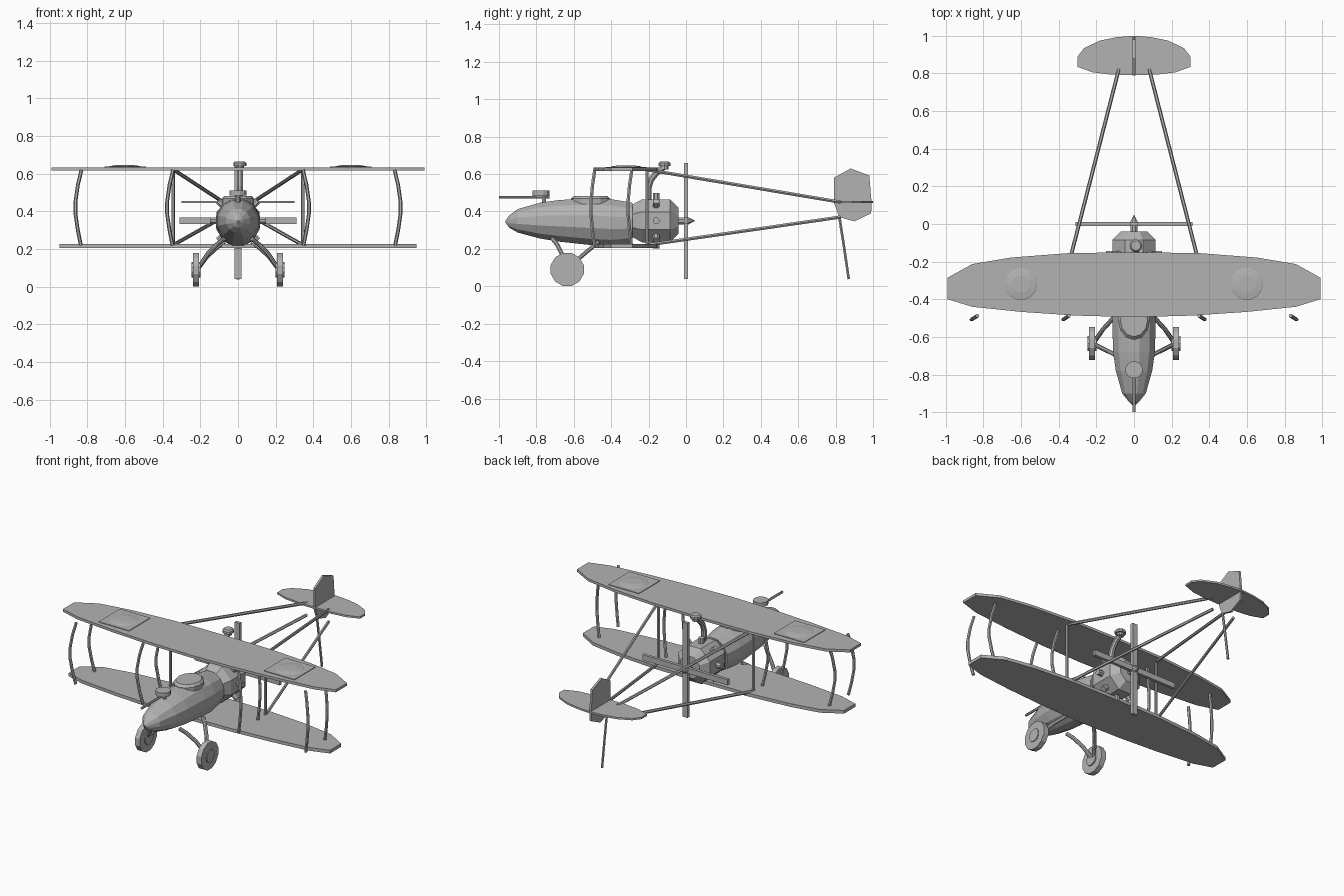
import bpy, bmesh, math
from mathutils import Vector

if "Cube" in bpy.data.objects:
    bpy.data.objects.remove(bpy.data.objects["Cube"])

grey = bpy.data.materials.new("plain grey")
grey.diffuse_color = (0.45, 0.45, 0.45, 1)
grey.use_nodes = True
grey.node_tree.nodes["Principled BSDF"].inputs["Base Color"].default_value = grey.diffuse_color


def finish(name, bm):
    bmesh.ops.recalc_face_normals(bm, faces=bm.faces)
    me = bpy.data.meshes.new(name)
    bm.to_mesh(me)
    bm.free()
    me.materials.append(grey)
    ob = bpy.data.objects.new(name, me)
    bpy.context.collection.objects.link(ob)
    return ob


def loft(name, rings):
    """Skin a list of equal-length point rings and cap both ends."""
    bm = bmesh.new()
    vr = [[bm.verts.new(p) for p in r] for r in rings]
    n = len(vr[0])
    for a, b in zip(vr, vr[1:]):
        for i in range(n):
            j = (i + 1) % n
            bm.faces.new((a[i], a[j], b[j], b[i]))
    bm.faces.new(vr[0])
    bm.faces.new(vr[-1])
    return finish(name, bm)


def tube(name, pts, r, n=8):
    """Round bar swept along a path; r is one radius or one per point."""
    pts = [Vector(p) for p in pts]
    rs = r if isinstance(r, (list, tuple)) else [r] * len(pts)
    axis = (pts[-1] - pts[0]).normalized()
    ref = Vector((1, 0, 0)) if abs(axis.x) < 0.8 else Vector((0, 0, 1))
    rings = []
    for i, p in enumerate(pts):
        d = (pts[min(i + 1, len(pts) - 1)] - pts[max(i - 1, 0)]).normalized()
        u = d.cross(ref).normalized()
        v = d.cross(u)
        rings.append([p + rs[i] * (math.cos(t) * u + math.sin(t) * v)
                      for t in [2 * math.pi * (k + 0.5) / n for k in range(n)]])
    return loft(name, rings)


def slab(name, outline, z0, z1):
    return loft(name, [[(x, y, z) for x, y in outline] for z in (z0, z1)])


def body(name, stations, n):
    """Body along y from (y, half width, bottom, top) stations."""
    rings = []
    for y, w, b, t in stations:
        rings.append([(w * math.cos(a), y, (b + t) / 2 + (t - b) / 2 * math.sin(a))
                      for a in [2 * math.pi * (k + 0.5) / n for k in range(n)]])
    return loft(name, rings)


def mirrored(half):
    return half + [(-x, y) for x, y in reversed(half) if x > 0]


# wings: half outline from the front centre round the tip to the rear centre
wing = [(0, -.495), (.3, -.487), (.6, -.467), (.86, -.44), (.99, -.40),
        (.99, -.285), (.86, -.213), (.65, -.178), (.35, -.155), (0, -.15)]
slab("upper_wing", mirrored(wing), .617, .634)
slab("lower_wing", mirrored([(x * .958, y) for x, y in wing]), .205, .226)

# raised round panels on the upper wing
for s in (-1, 1):
    cx, cy = s * .6, -.32
    slab("wing_plate", [(cx + a * .11, cy + b * .11)
                        for a, b in ((-1, -1), (1, -1), (1, 1), (-1, 1))], .632, .638)
    tube("wing_roundel", [(cx, cy, .636), (cx, cy, .641), (cx, cy, .646)],
         [.09, .08, .045], 14)

# fuselage pod
body("fuselage", [(-.965, .006, .34, .352), (-.945, .028, .312, .38),
                  (-.9, .065, .285, .415), (-.78, .1, .252, .45),
                  (-.68, .115, .235, .465), (-.5, .12, .215, .475),
                  (-.4, .118, .21, .47), (-.285, .1, .225, .45)], 12)
# cockpit coaming
coaming = []
for z, k in ((.42, 1), (.468, 1), (.483, .85)):
    coaming.append([(.085 * k * math.cos(a), -.51 + .105 * k * math.sin(a), z)
                    for a in [2 * math.pi * i / 12 for i in range(12)]])
loft("cockpit_rim", coaming)

# engine with stub cylinders all round
k = 1 / math.cos(math.pi / 8)
body("engine", [(y, r * k, .35 - r * k, .35 + r * k) for y, r in
                ((-.29, .085), (-.235, .115), (-.085, .115), (-.04, .07))], 8)
for i in range(8):
    a = i * math.pi / 4
    d = Vector((math.cos(a), 0, math.sin(a)))
    c = Vector((0, -.16, .35))
    tube("cylinder_stub", [c + d * .1, c + d * .148], .019, 8)

# exhaust pipe and cap
tube("exhaust_pipe", [(.01, -.2, .44), (.01, -.2, .53), (.01, -.187, .57),
                      (.01, -.16, .605), (.01, -.12, .637)], .018)
tube("exhaust_neck", [(.01, -.115, .625), (.01, -.115, .645)], .022, 10)
tube("exhaust_cap", [(.01, -.115, .642), (.01, -.115, .658), (.01, -.115, .666)],
     [.034, .034, .026], 10)

# four-bladed propeller and spinner
def box(name, x, y, z):
    return slab(name, [(-x, -y), (x, -y), (x, y), (-x, y)], .35 - z, .35 + z)

box("propeller_blade_level", .31, .01, .018)
box("propeller_blade_upright", .018, .01, .31)
tube("propeller_shaft", [(0, -.05, .35), (0, .012, .35)], .02)
tube("spinner", [(0, .008, .35), (0, .048, .35)], [.024, .001], 8)

# gun and drum
tube("gun_barrel", [(0, -1, .477), (0, -.73, .477)], .008, 6)
tube("gun_mount", [(0, -.76, .42), (0, -.76, .48)], .012, 6)
tube("gun_drum", [(0, -.775, .484), (0, -.775, .511)], .046, 12)

for s in (-1, 1):
    # bowed wing struts, front and rear
    for x in (.345, .832):
        for y in (-.488, -.29):
            path = [(s * (x + .032 * b), y - .02 * b, z) for b, z in
                    ((0, .62), (.6, .54), (1, .45), (1, .39), (.6, .3), (.1, .22))]
            tube("wing_strut", path, .01, 6)
    # straight struts where the tail booms start
    tube("boom_strut", [(s * .345, -.208, .22), (s * .345, -.208, .62)], .009, 6)
    # tail booms
    tube("upper_boom", [(s * .343, -.2, .622), (s * .08, .825, .45)], .01, 6)
    tube("lower_boom", [(s * .343, -.2, .222), (s * .08, .825, .37)], .01, 6)
    # wheels with hubs
    tube("wheel", [(s * .206, -.635, .09), (s * .24, -.635, .09)], .0915, 12)
    tube("wheel_hub", [(s * .198, -.635, .09), (s * .246, -.635, .09)], .042, 10)
    # curved undercarriage legs
    tube("front_leg", [(s * .075, -.715, .255), (s * .11, -.69, .225),
                       (s * .16, -.665, .175), (s * .21, -.64, .1)], .012)
    tube("rear_leg", [(s * .075, -.47, .235), (s * .11, -.5, .21),
                      (s * .165, -.56, .16), (s * .21, -.625, .1)], .012)

# tailplane
slab("tailplane", mirrored([(0, .792), (.12, .794), (.22, .806), (.3, .835), (.3, .89),
                            (.265, .935), (.18, .975), (.09, .993), (0, 1)]), .444, .456)
# fin and rudder
fin = [(.79, .58), (.88, .63), (.98, .592), (.992, .45), (.99, .39),
       (.9, .347), (.82, .37), (.79, .45)]
loft("tail_fin", [[(x, y, z) for y, z in fin] for x in (-.007, .007)])
# tail skid
tube("tail_skid", [(0, .82, .37), (0, .845, .21), (0, .87, .038)], .008, 6)
